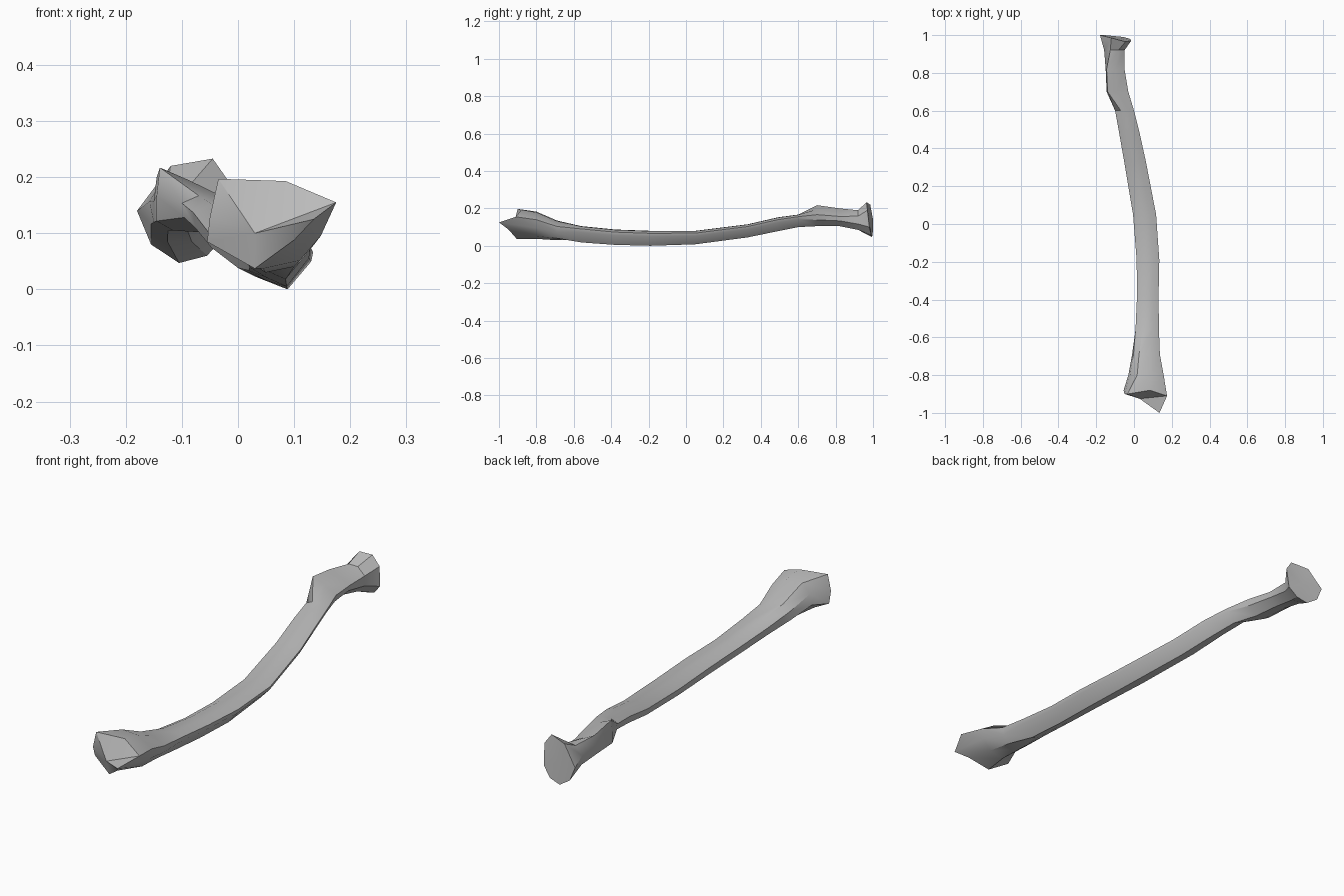
import bpy
import bmesh
import math
from mathutils import Vector

cube = bpy.data.objects.get("Cube")
if cube:
    bpy.data.objects.remove(cube, do_unlink=True)

bone_grey = bpy.data.materials.new("bone grey")
bone_grey.use_nodes = True
grey = (0.5, 0.5, 0.5, 1)
bone_grey.diffuse_color = grey
bone_grey.node_tree.nodes["Principled BSDF"].inputs["Base Color"].default_value = grey

# Cross-sections in a unit box, clockwise from the lower left
FLARE = [(0, .45), (.05, .75), (.25, 1), (.65, .97), (1, .7), (.95, .4), (.75, .1), (.4, 0)]
SHAFT = [(.04, .42), (0, .8), (.3, 1), (.72, .98), (1, .83), (.97, .62), (.62, 0), (.3, .2)]
TUBER = [(0, .15), (0, .55), (.05, 1), (.5, .8), (1, .55), (.95, .3), (.6, 0), (.25, 0)]
NECK = [(.03, .3), (0, .68), (.3, 1), (.7, 1), (1, .7), (1, .3), (.7, 0), (.3, 0)]

# Stations along the bone: y, x range, z range, section
STATIONS = [
    (-.8, -.03, .157, .037, .183, FLARE),
    (-.69, -.01, .137, .03, .135, FLARE),
    (-.56, .008, .132, .018, .105, SHAFT),
    (-.38, .016, .13, .005, .087, SHAFT),
    (-.19, .014, .134, 0, .08, SHAFT),
    (.05, -.005, .117, .008, .08, SHAFT),
    (.33, -.052, .063, .045, .115, SHAFT),
    (.49, -.08, .028, .078, .152, SHAFT),
    (.6, -.1, 0, .1, .167, SHAFT),
    (.7, -.145, -.03, .105, .217, TUBER),
    (.82, -.15, -.05, .105, .2, TUBER),
    (.92, -.158, -.05, .085, .19, NECK),
]

# Wrist end: slanted rim with a pointed tip and a hollow joint face
WRIST_RIM = [(-.055, -.88, .085), (-.05, -.9, .13), (-.035, -.9, .197), (.085, -.88, .193),
             (.175, -.91, .155), (.135, -1, .125), (.1, -.95, .088), (.03, -.905, .037)]
# Elbow end: tilted eight-sided disc
HEAD_RIM = [(-.155, 1, .08), (-.18, 1, .14), (-.12, .985, .22), (-.045, .965, .233),
            (-.015, .97, .19), (-.02, .98, .1), (-.055, .99, .06), (-.105, .995, .047)]


def station_ring(y, x0, x1, z0, z1, section):
    return [(x0 + u * (x1 - x0), y, z0 + v * (z1 - z0)) for u, v in section]


def cap(bm, ring, centre, flip):
    """Close a ring with a fan around a centre point."""
    hub = bm.verts.new(centre)
    for a, b in zip(ring, ring[1:] + ring[:1]):
        bm.faces.new((hub, b, a) if flip else (hub, a, b))


bm = bmesh.new()
outlines = [WRIST_RIM] + [station_ring(*s) for s in STATIONS] + [HEAD_RIM]
rings = [[bm.verts.new(p) for p in outline] for outline in outlines]

# Skin between neighbouring rings
for near, far in zip(rings, rings[1:]):
    for i in range(len(near)):
        j = (i + 1) % len(near)
        bm.faces.new((near[i], far[i], far[j], near[j]))

cap(bm, rings[0], Vector((.03, -.925, .1)), True)
middle = sum((v.co for v in rings[-1]), Vector()) / len(rings[-1])
cap(bm, rings[-1], middle, False)
bmesh.ops.recalc_face_normals(bm, faces=bm.faces)

mesh = bpy.data.meshes.new("forearm_bone")
bm.to_mesh(mesh)
bm.free()
mesh.materials.append(bone_grey)
bone = bpy.data.objects.new("forearm_bone", mesh)
bpy.context.collection.objects.link(bone)

bpy.ops.object.select_all(action='DESELECT')
bone.select_set(True)
bpy.context.view_layer.objects.active = bone
bpy.ops.object.shade_smooth_by_angle(angle=math.radians(30))
